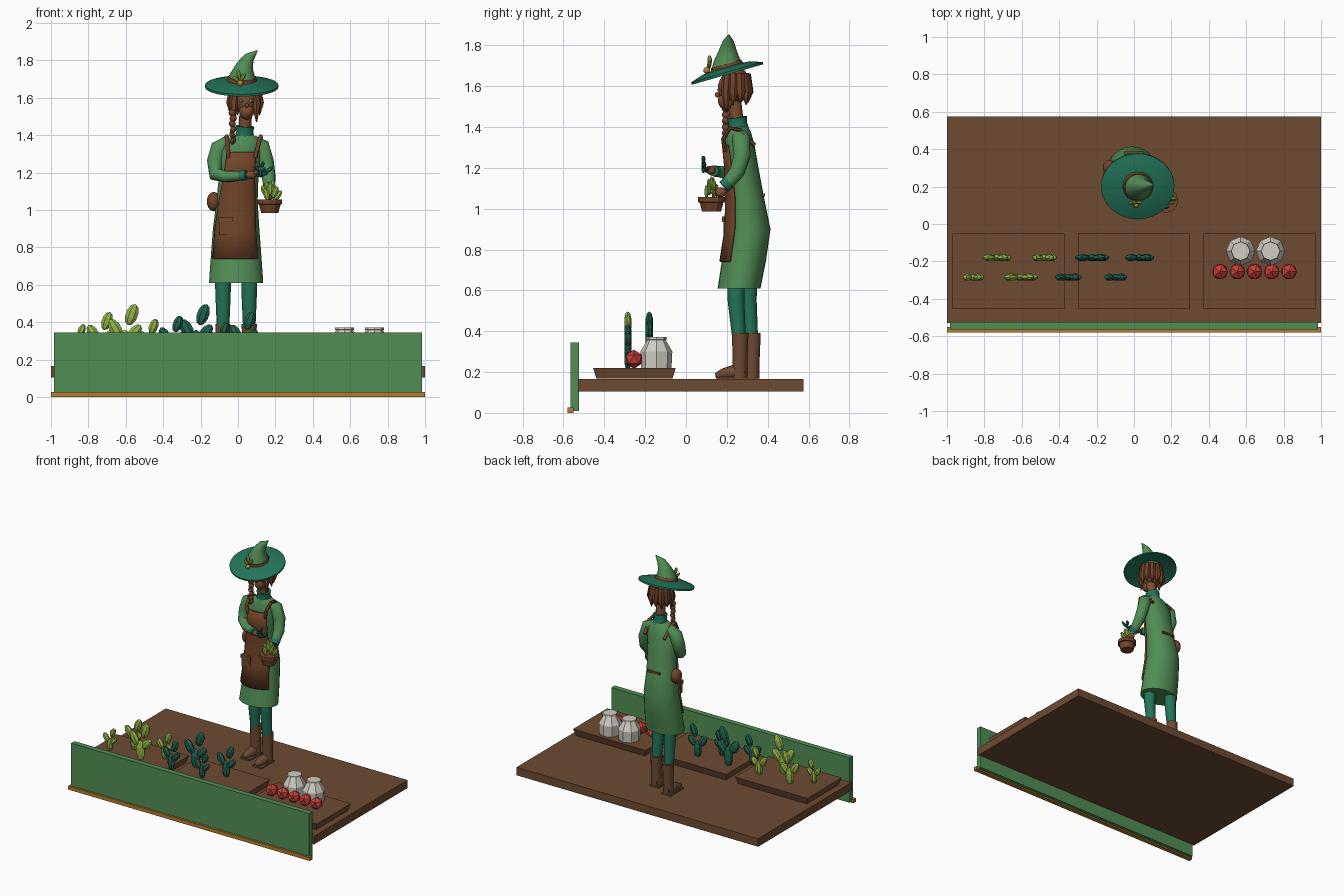
import bpy, bmesh, math
from mathutils import Vector, Matrix, Quaternion

old = bpy.data.objects.get("Cube")
if old:
    bpy.data.objects.remove(old, do_unlink=True)


def material(name, rgb):
    lin = [(c / 255) ** 2.2 for c in rgb] + [1]
    m = bpy.data.materials.new(name)
    m.use_nodes = True
    m.diffuse_color = lin
    m.node_tree.nodes["Principled BSDF"].inputs["Base Color"].default_value = lin
    return m


WOOD = material("wood brown", (110, 76, 54))
LEATHER = material("leather brown", (114, 70, 46))
SKIN = material("skin", (124, 78, 54))
GREEN = material("coat green", (82, 140, 86))
TEAL = material("teal", (40, 116, 90))
LIME = material("light leaf green", (146, 180, 72))
PINE = material("dark leaf green", (38, 98, 80))
RED = material("red", (196, 64, 58))
PALE = material("glazed white", (208, 204, 194))
GOLD = material("gold", (178, 126, 52))


def finish(name, bm, mat, smooth=True):
    bmesh.ops.recalc_face_normals(bm, faces=bm.faces)
    me = bpy.data.meshes.new(name)
    bm.to_mesh(me)
    bm.free()
    ob = bpy.data.objects.new(name, me)
    bpy.context.collection.objects.link(ob)
    me.materials.append(mat)
    if smooth:
        bpy.ops.object.select_all(action='DESELECT')
        bpy.context.view_layer.objects.active = ob
        ob.select_set(True)
        bpy.ops.object.shade_smooth_by_angle(angle=math.radians(45))
    return ob


def box(name, lo, hi, mat, inset=0):
    """Box between two corners; inset narrows the bottom."""
    lo, hi = Vector(lo), Vector(hi)
    bm = bmesh.new()
    bmesh.ops.create_cube(bm, size=1)
    for v in bm.verts:
        size = hi - lo
        if v.co.z < 0:
            size = size - Vector((2 * inset, 2 * inset, 0))
        v.co = (lo + hi) / 2 + v.co * size
    return finish(name, bm, mat, False)


def skin_rings(name, rings, mat, closed=True, smooth=True):
    bm = bmesh.new()
    rows = [[bm.verts.new(p) for p in r] for r in rings]
    n = len(rows[0])
    for a, b in zip(rows, rows[1:]):
        for i in range(n if closed else n - 1):
            j = (i + 1) % n
            bm.faces.new((a[i], a[j], b[j], b[i]))
    if closed:
        bm.faces.new(rows[0])
        bm.faces.new(rows[-1])
    return finish(name, bm, mat, smooth)


def tube(name, path, radii, mat, n=12, smooth=True):
    """Round limb along a path with a radius at each point."""
    pts = [Vector(p) for p in path]
    last, q, rings = Vector((0, 0, 1)), Quaternion(), []
    for i, (p, r) in enumerate(zip(pts, radii)):
        d = (pts[min(i + 1, len(pts) - 1)] - pts[max(i - 1, 0)]).normalized()
        q = last.rotation_difference(d) @ q
        last = d
        ang = [math.tau * k / n for k in range(n)]
        rings.append([p + q @ Vector((r * math.cos(a), r * math.sin(a), 0)) for a in ang])
    return skin_rings(name, rings, mat, True, smooth)


def balls(name, items, mat, seg=12, smooth=True):
    """Ellipsoids as (centre, radii, lean in degrees) joined into one object."""
    bm = bmesh.new()
    for c, r, lean in items:
        m = (Matrix.Translation(c) @ Matrix.Rotation(math.radians(lean), 4, 'Y')
             @ Matrix.Diagonal((*r, 1)))
        bmesh.ops.create_uvsphere(bm, u_segments=seg, v_segments=max(5, seg // 2 + 1),
                                  radius=1, matrix=m)
    return finish(name, bm, mat, smooth)


# Stage: platform, front board and trim
box("platform", (-1, -0.53, 0.105), (1, 0.575, 0.165), WOOD)
box("front_board", (-0.985, -0.565, 0.01), (0.985, -0.525, 0.345), GREEN)
box("front_trim", (-1, -0.58, 0), (1, -0.55, 0.027), GOLD)
for i in range(3):
    x = (i - 1) * 0.67
    box(f"planting_tray_{i}", (x - 0.3, -0.455, 0.168), (x + 0.3, -0.05, 0.22), WOOD, 0.016)

# Faceted jars and red fruit
for i, x in enumerate((0.57, 0.73)):
    tube(f"jar_{i}", [(x, -0.145, z) for z in (0.22, 0.3, 0.358, 0.36, 0.372)],
         (0.074, 0.078, 0.045, 0.052, 0.05), PALE, 8, False)
for i in range(5):
    bm = bmesh.new()
    bmesh.ops.create_icosphere(bm, subdivisions=1, radius=0.047,
                               matrix=Matrix.Translation((0.46 + i * 0.092, -0.255, 0.263)))
    finish(f"red_fruit_{i}", bm, RED, False)


# Paddle cacti
PADS = ((0, 0.07, 0.038, 0.075, 0), (-0.05, 0.15, 0.034, 0.058, -30),
        (0.052, 0.13, 0.03, 0.052, 40), (0.038, 0.225, 0.034, 0.06, 20))


def cactus(name, base, s, mat, thick=0.02):
    b = Vector(base)
    balls(name, [(b + Vector((x, 0, z)) * s, (w * s, thick, h * s), a)
                 for x, z, w, h, a in PADS], mat, 7, False)


for i, s in enumerate((0.62, 0.85, 1, 0.72, 0.78, 1, 0.66, 0.85)):
    cactus(f"cactus_{i}", (-0.86 + i * 0.127, -0.18 if i % 2 else -0.285, 0.215), s,
           LIME if i < 4 else PINE)

# Legs and boots, one foot a little ahead
for side, x, y in (("left", 0.06, 0.255), ("right", -0.08, 0.315)):
    tube(side + "_trouser", [(x, y - 0.01, 0.72), (x, y - 0.01, 0.55), (x, y + 0.005, 0.36)],
         (0.045, 0.041, 0.033), TEAL)
    tube(side + "_boot_shaft", [(x, y + 0.01, 0.39), (x, y + 0.01, 0.27), (x, y + 0.007, 0.167)],
         (0.041, 0.036, 0.038), WOOD)
    tube(side + "_boot_foot", [(x, y + 0.035, 0.195), (x - 0.005, y - 0.02, 0.2),
                               (x - 0.015, y - 0.075, 0.19), (x - 0.02, y - 0.11, 0.184)],
         (0.028, 0.036, 0.027, 0.012), WOOD)
    box(side + "_boot_sole", (x - 0.045, y - 0.105, 0.165), (x + 0.03, y + 0.045, 0.175), WOOD)

# Coat as stacked ellipses: z, centre x, centre y, radius x, radius y
COAT = ((0.61, -0.01, 0.26, 0.145, 0.105), (0.74, -0.01, 0.283, 0.136, 0.108),
        (0.9, -0.01, 0.307, 0.124, 0.107), (1.05, -0.005, 0.293, 0.11, 0.09),
        (1.2, 0.005, 0.277, 0.105, 0.078), (1.31, 0.012, 0.262, 0.115, 0.074),
        (1.375, 0.025, 0.258, 0.095, 0.06), (1.4, 0.035, 0.257, 0.05, 0.048))


def arc(sec, a0, a1, n, grow=0):
    z, cx, cy, rx, ry = sec
    out = []
    for k in range(n):
        a = math.radians(a0 + (a1 - a0) * k / (n - 1))
        out.append((cx + (rx + grow) * math.cos(a), cy + (ry + grow) * math.sin(a), z))
    return out


skin_rings("coat", [arc(s, 0, 345, 24) for s in COAT], GREEN)

# Apron wraps the front of the coat; the bib is narrower
spans = ((-150, -37), (-148, -38), (-145, -35), (-133, -42), (-125, -46))
apron = skin_rings("apron", [arc(s, a, b, 12, 0.006) for s, (a, b) in zip(COAT[1:6], spans)],
                   LEATHER, False)
thick = apron.modifiers.new("thickness", 'SOLIDIFY')
thick.thickness, thick.offset = 0.012, 0
box("apron_pocket", (-0.1, 0.183, 0.87), (-0.03, 0.21, 0.96), LEATHER)
box("pocket_flap", (-0.104, 0.177, 0.935), (-0.026, 0.205, 0.962), WOOD)
balls("side_pouch", [((-0.13, 0.3, 1.045), (0.037, 0.045, 0.052), 0)], LEATHER)
box("back_belt", (-0.05, 0.372, 1.06), (0.05, 0.387, 1.075), LEATHER)
for i, x in enumerate((-0.052, 0.092)):
    w = -0.008 if i == 0 else 0.03
    tube(f"apron_strap_{i}", [(x, 0.192, 1.28), (x + w * 0.5, 0.182, 1.34),
                              (x + w, 0.215, 1.395), (x + w, 0.265, 1.385),
                              (x + w * 0.4, 0.335, 1.31)], (0.011,) * 5, LEATHER, 8)

# Sleeves, cuffs and hands
tube("right_sleeve", [(-0.05, 0.265, 1.365), (-0.1, 0.265, 1.33), (-0.122, 0.26, 1.26),
                      (-0.118, 0.235, 1.19), (-0.06, 0.18, 1.178), (0.02, 0.145, 1.183)],
     (0.035, 0.048, 0.044, 0.039, 0.03, 0.025), GREEN)
tube("right_cuff", [(0.015, 0.147, 1.183), (0.045, 0.134, 1.186)], (0.028, 0.027), TEAL)
balls("right_hand", [((0.07, 0.122, 1.188), (0.03, 0.024, 0.022), 0),
                     ((0.095, 0.11, 1.2), (0.018, 0.01, 0.009), -20)], SKIN)
tube("left_sleeve", [(0.08, 0.265, 1.365), (0.125, 0.27, 1.34), (0.15, 0.275, 1.26),
                     (0.163, 0.25, 1.18), (0.168, 0.2, 1.12)],
     (0.035, 0.046, 0.042, 0.038, 0.03), GREEN)
tube("left_cuff", [(0.167, 0.21, 1.13), (0.169, 0.185, 1.108)], (0.033, 0.032), TEAL)
balls("left_hand", [((0.17, 0.17, 1.08), (0.024, 0.03, 0.025), 0)], SKIN)

# Held plants
pot = (0.17, 0.125)
tube("hand_pot", [(*pot, z) for z in (0.985, 1.03, 1.032, 1.057, 1.05)],
     (0.046, 0.058, 0.066, 0.066, 0.055), LEATHER, 12, False)
pads = []
for k in range(9):
    a, r = k * 2.4, 0.012 + 0.004 * k
    dx = r * math.cos(a)
    pads.append(((pot[0] + dx, pot[1] + r * 0.7 * math.sin(a), 1.125 - 0.006 * k),
                 (0.017, 0.011, 0.034), dx * 900))
balls("pot_plant", pads, LIME, 7, False)
cactus("hand_sprig", (0.12, 0.085, 1.175), 0.3, PINE, 0.011)
balls("sprig_leaves", [((0.13, 0.1, 1.19), (0.035, 0.012, 0.012), -15),
                       ((0.165, 0.09, 1.215), (0.03, 0.01, 0.011), -35)], PINE, 7, False)

# Collar, neck and head
tube("collar", [(0.035, 0.258, 1.375), (0.036, 0.253, 1.42), (0.038, 0.25, 1.448)],
     (0.056, 0.045, 0.05), TEAL)
tube("neck", [(0.037, 0.25, 1.42), (0.042, 0.235, 1.54)], (0.033, 0.034), SKIN)
balls("head", [((0.043, 0.222, 1.59), (0.06, 0.066, 0.08), 0),
               ((0.046, 0.198, 1.53), (0.04, 0.042, 0.047), 0),
               ((0.048, 0.153, 1.558), (0.009, 0.012, 0.013), 0)], SKIN, 16)
for name, r, y, mat in (("eye_whites", 0.011, 0.161, PALE), ("irises", 0.006, 0.157, LEATHER)):
    balls(name, [((0.046 + s * 0.028, y, 1.582), (r, 0.005, r * 0.7), 0) for s in (-1, 1)], mat, 8)

# Hair: cap, hanging locks and a braid
balls("hair_cap", [((0.038, 0.246, 1.605), (0.075, 0.068, 0.09), 0)], LEATHER, 16)
for k in range(9):
    a = math.radians(-38 + k * 32)
    c, s = math.cos(a), math.sin(a)
    tip = 1.47 if k in (0, 8) else 1.52 - 0.012 * (k % 2)
    tube(f"hair_lock_{k}", [(0.038 + 0.06 * c, 0.238 + 0.055 * s, 1.66),
                            (0.038 + 0.076 * c, 0.238 + 0.067 * s, 1.57),
                            (0.038 + 0.078 * c, 0.238 + 0.066 * s, tip)],
         (0.025, 0.026, 0.003), LEATHER, 7)
balls("braid", [((-0.03 + 0.004 * (k % 2), 0.195, 1.52 - k * 0.03),
                 (0.021 - k * 0.0015, 0.02, 0.021), 25 if k % 2 else -25) for k in range(6)],
      LEATHER, 8)

# Hat: tilted brim, bent crown, band and ornament
rim = [(0.07, 0.014), (0.13, 0.008), (0.196, -0.012), (0.196, -0.024), (0.13, -0.006), (0.05, 0)]
brim = skin_rings("hat_brim", [arc((z, 0, 0, r, r * 0.93), 0, 348.75, 32) for r, z in rim], TEAL)
brim.location = (0.02, 0.197, 1.68)
brim.rotation_euler = (math.radians(16), 0, 0)
tube("hat_crown", [(0.022, 0.205, 1.675), (0.025, 0.202, 1.72), (0.036, 0.205, 1.77),
                   (0.06, 0.207, 1.815), (0.103, 0.21, 1.852)],
     (0.083, 0.067, 0.046, 0.029, 0.003), GREEN, 16)
tube("hat_band", [(0.022, 0.203, 1.685), (0.023, 0.196, 1.71)], (0.085, 0.076), LEATHER, 16)
balls("hat_bead", [((0.012, 0.102, 1.677), (0.017, 0.017, 0.017), 0)], GOLD, 8)
balls("hat_leaves", [((0.004, 0.115, 1.725), (0.012, 0.012, 0.028), -15),
                     ((-0.012, 0.112, 1.7), (0.01, 0.01, 0.022), -45),
                     ((0.026, 0.115, 1.71), (0.01, 0.01, 0.025), 35)], LIME, 7, False)
